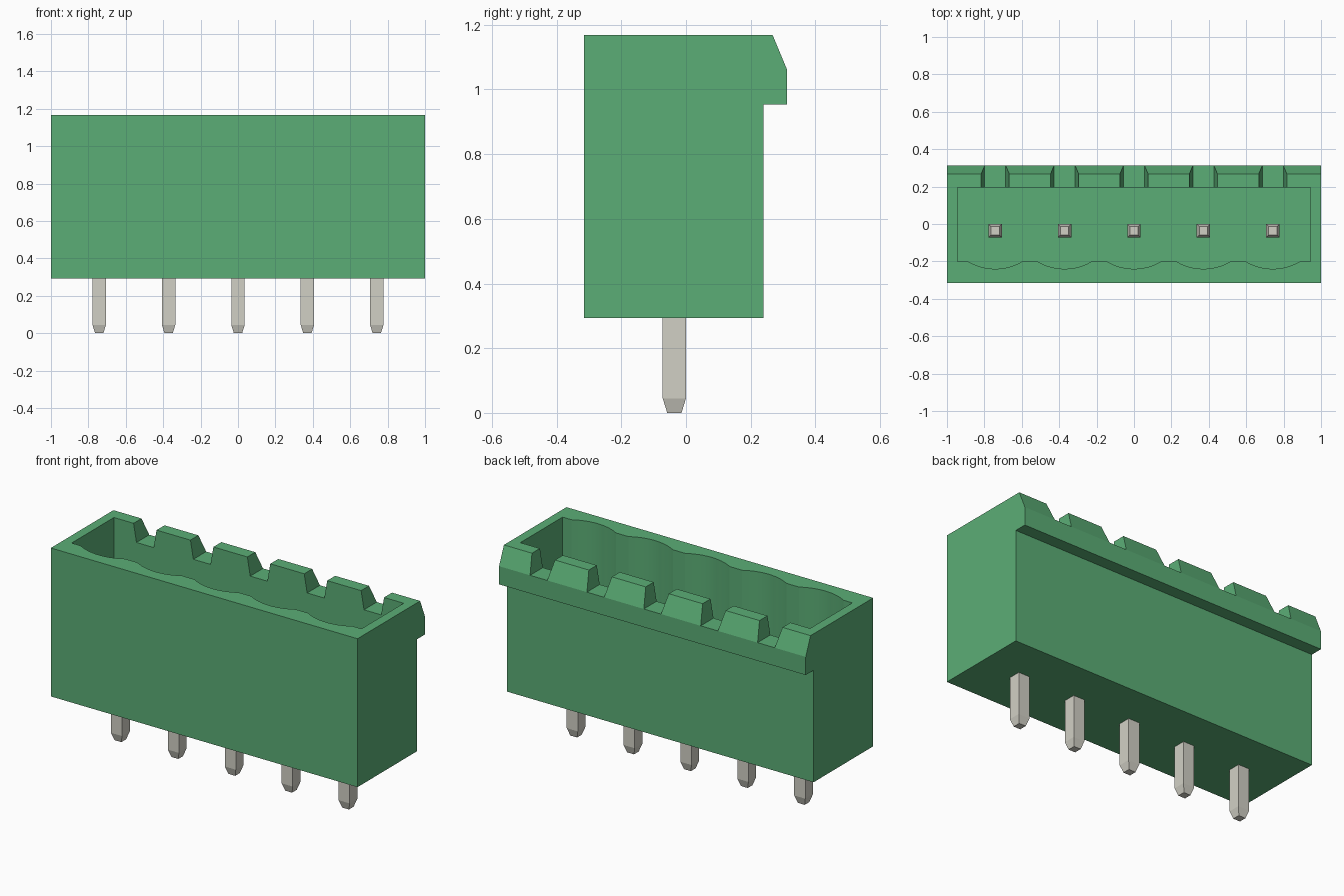
import bpy, bmesh, math
from mathutils import Vector

cube = bpy.data.objects.get("Cube")
if cube:
    bpy.data.objects.remove(cube, do_unlink=True)

PITCH = 0.371
PIN_X = [PITCH * i for i in range(-2, 3)]
PIN_Y = -0.036


def material(name, rgb):
    mat = bpy.data.materials.new(name)
    mat.use_nodes = True
    mat.diffuse_color = (*rgb, 1)
    mat.node_tree.nodes["Principled BSDF"].inputs["Base Color"].default_value = (*rgb, 1)
    return mat


green = material("green plastic", (0.105, 0.42, 0.18))
metal = material("pin metal", (0.64, 0.63, 0.56))


def link(name, bm, mat):
    bmesh.ops.recalc_face_normals(bm, faces=bm.faces)
    mesh = bpy.data.meshes.new(name)
    bm.to_mesh(mesh)
    bm.free()
    mesh.materials.append(mat)
    obj = bpy.data.objects.new(name, mesh)
    bpy.context.collection.objects.link(obj)
    return obj


def prism(name, points, depth, mat):
    """Extrude a closed outline along the depth vector."""
    bm = bmesh.new()
    face = bm.faces.new([bm.verts.new(p) for p in points])
    ext = bmesh.ops.extrude_face_region(bm, geom=[face])
    verts = [v for v in ext["geom"] if isinstance(v, bmesh.types.BMVert)]
    bmesh.ops.translate(bm, verts=verts, vec=Vector(depth))
    return link(name, bm, mat)


def cut(target, cutter):
    cutter.hide_render = True
    mod = target.modifiers.new("cut", "BOOLEAN")
    mod.operation = "DIFFERENCE"
    mod.solver = "EXACT"
    mod.object = cutter
    bpy.context.view_layer.objects.active = target
    bpy.ops.object.modifier_apply(modifier=mod.name)
    bpy.data.objects.remove(cutter, do_unlink=True)


# Housing: side profile with the latching lip, extruded across the width
profile = [(-0.315, 0.293), (0.24, 0.293), (0.24, 0.953), (0.313, 0.953),
           (0.313, 1.06), (0.268, 1.168), (-0.315, 1.168)]
housing = prism("housing", [(-1, y, z) for y, z in profile], (2, 0, 0), green)

# Socket: open cavity with one shallow arc per pin along the front wall
FLOOR, WALL, HALF, SAG = 0.535, -0.2, 0.145, 0.04
radius = (HALF ** 2 + SAG ** 2) / (2 * SAG)
sweep = math.asin(HALF / radius)
outline = [(0.945, 0.194), (-0.945, 0.194), (-0.945, WALL)]
for px in PIN_X:
    for k in range(13):
        a = sweep * (k / 6 - 1)
        outline.append((px + radius * math.sin(a),
                        WALL - SAG + radius * (1 - math.cos(a))))
outline.append((0.945, WALL))
cut(housing, prism("socket_cutter", [(x, y, FLOOR) for x, y in outline], (0, 0, 1), green))

# Tapered notches through the back wall, one per pin
for px in PIN_X:
    notch = [(-0.056, 1.06), (0.056, 1.06), (0.075, 1.168), (0.079, 1.19),
             (-0.079, 1.19), (-0.075, 1.168)]
    cut(housing, prism("notch_cutter", [(px + x, 0.15, z) for x, z in notch],
                       (0, 0.25, 0), green))

bpy.ops.object.select_all(action="DESELECT")
housing.select_set(True)
bpy.context.view_layer.objects.active = housing
bpy.ops.object.shade_smooth_by_angle(angle=math.radians(12))

# Pins: square posts with tapered ends
for n, px in enumerate(PIN_X, 1):
    bm = bmesh.new()
    rings = []
    for z, h in [(0, 0.022), (0.045, 0.036), (0.915, 0.036), (0.96, 0.022)]:
        rings.append([bm.verts.new((px + sx * h, PIN_Y + sy * h, z))
                      for sx, sy in [(-1, -1), (1, -1), (1, 1), (-1, 1)]])
    for lower, upper in zip(rings, rings[1:]):
        for i in range(4):
            j = (i + 1) % 4
            bm.faces.new((lower[i], lower[j], upper[j], upper[i]))
    bm.faces.new(rings[0])
    bm.faces.new(rings[-1])
    link(f"pin_{n}", bm, metal)
